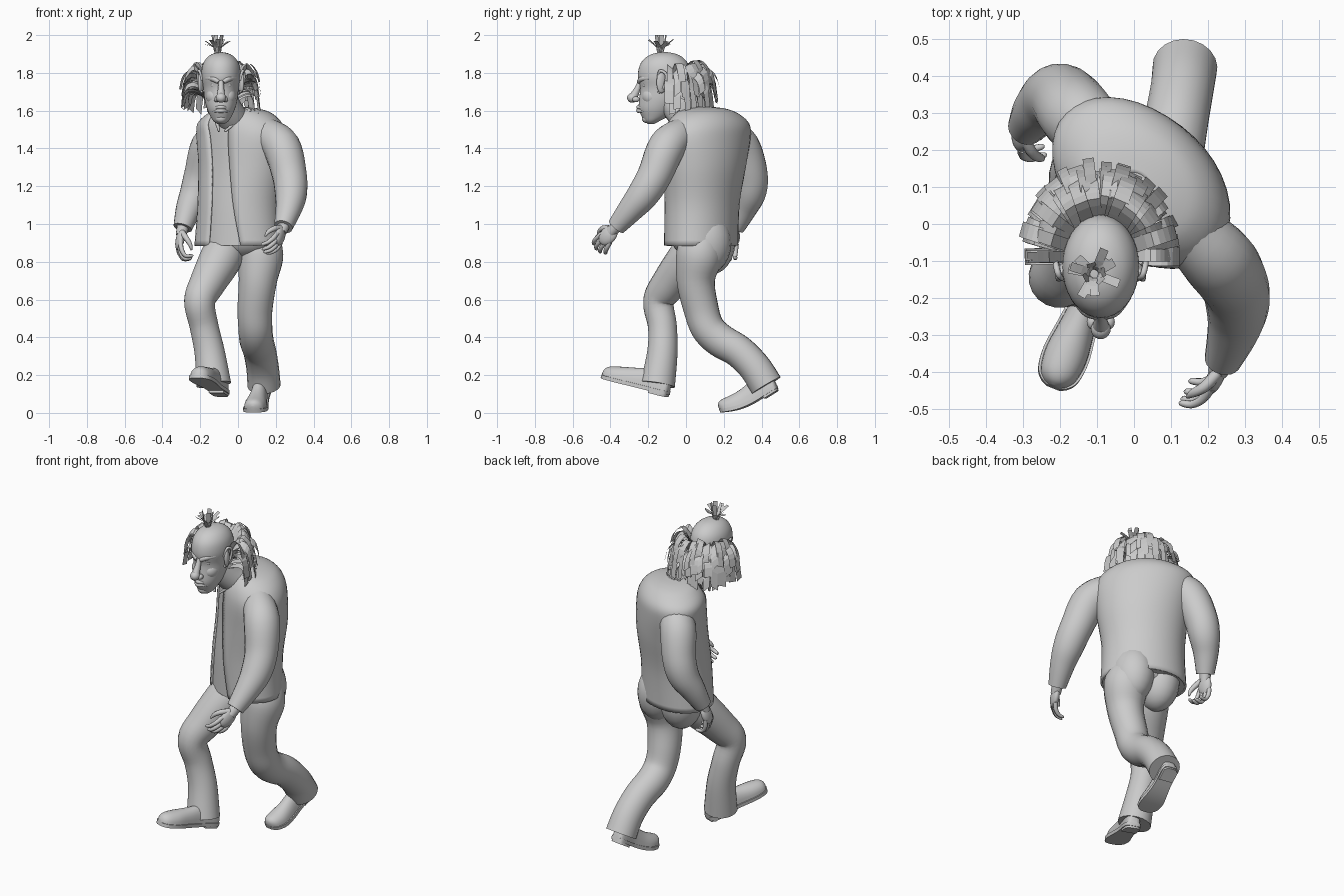
import bpy, bmesh, random
from math import sin, cos, pi, radians
from mathutils import Vector as V, Matrix

random.seed(4)


def spline(rows, steps):
    """Catmull-Rom interpolation of rows of numbers."""
    rows = [V(r) for r in rows]
    out = []
    for i in range(len(rows) - 1):
        a, b, c, d = rows[max(i - 1, 0)], rows[i], rows[i + 1], rows[min(i + 2, len(rows) - 1)]
        for k in range(steps):
            t = k / steps
            out.append(0.5 * (2 * b + (c - a) * t + (2 * a - 5 * b + 4 * c - d) * t * t
                              + (3 * b - a - 3 * c + d) * t ** 3))
    return out + [rows[-1]]


def skin(name, rings, closed=True, caps=True, smooth=50):
    """Skin a list of equal-length point rings."""
    bm = bmesh.new()
    vs = [[bm.verts.new(p) for p in r] for r in rings]
    n = len(vs[0])
    for r, q in zip(vs, vs[1:]):
        for j in range(n if closed else n - 1):
            k = (j + 1) % n
            bm.faces.new((r[j], r[k], q[k], q[j]))
    if caps and closed:
        bm.faces.new(vs[0])
        bm.faces.new(vs[-1])
    bmesh.ops.recalc_face_normals(bm, faces=bm.faces)
    me = bpy.data.meshes.new(name)
    bm.to_mesh(me)
    bm.free()
    if smooth:
        me.shade_smooth()
        me.set_sharp_from_angle(angle=radians(smooth))
    ob = bpy.data.objects.new(name, me)
    bpy.context.collection.objects.link(ob)
    return ob


def tube(name, rows, sides=20, steps=5):
    """Round limb through rows of (x, y, z, radius)."""
    pts = spline(rows, steps)
    rings, side = [], None
    for i, p in enumerate(pts):
        tan = (pts[min(i + 1, len(pts) - 1)] - pts[max(i - 1, 0)]).to_3d().normalized()
        if side is None:
            side = tan.orthogonal()
        side = (side - tan * side.dot(tan)).normalized()
        up = tan.cross(side)
        rings.append([p.to_3d() + p[3] * (side * cos(2 * pi * k / sides) + up * sin(2 * pi * k / sides))
                      for k in range(sides)])
    return skin(name, rings)


def stack(name, rows, sides=36, steps=5, grow=1.0, gap=False):
    """Stacked ellipses (z, cx, cy, a, b, yaw, half gap angle at the front)."""
    rings = []
    for z, cx, cy, a, b, yaw, g in spline(rows, steps):
        y, g = radians(yaw), radians(g) if gap else 0
        ring = []
        for k in range(sides):
            t = -pi / 2 + g + (2 * pi - 2 * g) * k / (sides - 1 if gap else sides)
            u, v = a * grow * cos(t), b * grow * sin(t)
            ring.append((cx + u * cos(y) + v * sin(y), cy - u * sin(y) + v * cos(y), z))
        rings.append(ring)
    return skin(name, rings, closed=not gap)


def ball(name, loc, size, rot=Matrix.Identity(3)):
    rows = [[V(loc) + rot @ V((size[0] * sin(a) * cos(2 * pi * k / 20), size[1] * sin(a) * sin(2 * pi * k / 20),
                               size[2] * cos(a))) for k in range(20)]
            for a in [0.03 + (pi - 0.06) * i / 12 for i in range(13)]]
    return skin(name, rows)


# torso: open waistcoat over a shirt, twisted at the shoulders
body = [(0.885, 0.0, 0.08, 0.24, 0.185, 25, 23), (1.1, 0.005, 0.085, 0.23, 0.187, 30, 17),
        (1.3, 0.022, 0.1, 0.253, 0.192, 38, 14), (1.45, 0.02, 0.11, 0.275, 0.188, 42, 14),
        (1.53, 0.01, 0.118, 0.258, 0.178, 42, 18), (1.585, 0.01, 0.11, 0.19, 0.145, 42, 24),
        (1.61, 0.0, 0.1, 0.12, 0.105, 42, 30), (1.62, -0.005, 0.09, 0.05, 0.05, 42, 35)]
stack("shirt", body, grow=0.955)
vest = stack("waistcoat", body, gap=True)
vest.modifiers.new("thickness", 'SOLIDIFY').thickness = 0.01

# neck and collar
tube("neck", [(0.0, 0.05, 1.52, 0.09), (-0.04, -0.02, 1.58, 0.08), (-0.08, -0.08, 1.66, 0.075)])
for s in (-1, 1):
    tube("collar", [(-0.02, 0.08, 1.615, 0.008), (-0.02 + s * 0.08, 0.02 - s * 0.04, 1.6, 0.012),
                    (-0.05 + s * 0.065, -0.05, 1.56, 0.012), (-0.085 + s * 0.015, -0.08, 1.49, 0.006)], 8)

# sleeves
tube("left_sleeve", [(0.15, -0.02, 1.48, 0.085), (0.23, -0.1, 1.41, 0.1), (0.272, -0.165, 1.26, 0.092),
                     (0.28, -0.225, 1.16, 0.085), (0.268, -0.29, 1.08, 0.07), (0.24, -0.37, 0.985, 0.05)])
tube("right_sleeve", [(-0.08, 0.22, 1.48, 0.085), (-0.15, 0.29, 1.41, 0.1), (-0.19, 0.338, 1.27, 0.094),
                      (-0.22, 0.338, 1.17, 0.087), (-0.26, 0.305, 1.08, 0.07), (-0.293, 0.26, 0.98, 0.05)])


# hands: d along the hand, s towards the thumb, n towards the palm
def hand(side, wrist, d, s, n, curl=1.0):
    w, d = V(wrist), V(d).normalized()
    s = (V(s) - d * V(s).dot(d)).normalized()
    n = d.cross(s) * (1 if d.cross(s).dot(V(n)) > 0 else -1)

    def at(a, b, c, r):
        return (*(w + (d * a + s * b + n * c) * 1.1), r * 1.08)
    tube(side + "_wrist", [at(-0.03, 0, 0, 0.032), at(0.04, 0, 0, 0.026)], 14)
    ball(side + "_palm", w + d * 0.064, (0.062, 0.044, 0.023), Matrix((d, s, n)).transposed())
    for i in range(4):
        b, k = 0.03 - 0.02 * i, (1.0, 1.1, 1.05, 0.85)[i]
        tube(side + "_finger", [at(0.075, b, 0, 0.012), at(0.075 + 0.04 * k, b * 1.2, 0.008 * curl, 0.0115),
                                at(0.075 + 0.07 * k, b * 1.25, 0.028 * curl, 0.01),
                                at(0.075 + 0.08 * k / curl, b * 1.2, 0.052 * curl, 0.008),
                                at(0.075 + 0.08 * k / curl, b * 1.2, 0.057 * curl, 0.003)], 8, 3)
    tube(side + "_thumb", [at(0.03, 0.02, 0, 0.015), at(0.06, 0.048, 0.015 * curl, 0.014),
                           at(0.09, 0.055, 0.035 * curl, 0.011), at(0.115, 0.05, 0.045 * curl, 0.004)], 8, 3)


hand("left", (0.24, -0.37, 0.985), (-0.28, -0.65, -0.7), (-0.3, -0.7, 0.7), (-1, 0.2, -0.2))
hand("right", (-0.293, 0.26, 0.98), (-0.2, -0.3, -0.93), (0.15, -1, 0.1), (1, 0.1, 0), 1.3)

# trousers
for s in (-1, 1):
    ball("trouser_seat", (0.02 + s * 0.082, 0.115 - s * 0.01, 0.9), (0.118, 0.135, 0.17))
ball("trouser_waist", (0.015, 0.08, 0.93), (0.205, 0.155, 0.12), Matrix.Rotation(radians(-20), 3, 'Z'))
tube("right_trouser_leg", [(-0.05, 0.1, 0.93, 0.09), (-0.085, 0.025, 0.83, 0.112), (-0.16, -0.085, 0.69, 0.096),
                           (-0.203, -0.145, 0.59, 0.083), (-0.18, -0.125, 0.46, 0.077),
                           (-0.15, -0.125, 0.32, 0.081), (-0.128, -0.15, 0.15, 0.093)])
tube("left_trouser_leg", [(0.1, 0.09, 0.94, 0.1), (0.117, 0.072, 0.84, 0.124), (0.105, 0.052, 0.7, 0.102),
                          (0.09, 0.08, 0.55, 0.093), (0.092, 0.115, 0.45, 0.09), (0.098, 0.18, 0.385, 0.09),
                          (0.115, 0.28, 0.325, 0.087), (0.13, 0.365, 0.24, 0.086), (0.138, 0.425, 0.145, 0.088)])


# shoes with a flat sole; sag bends the toes flat
def shoe(side, heel, toe, sag=0.0):
    h, x = V(heel), V(toe) - V(heel)
    y = x.cross(V((0, 0, 1))).normalized()
    z = y.cross(x).normalized()

    def at(t, b, c):
        return h + x * t + y * b + z * (c - sag * sin(pi * t ** 1.3))
    rows = spline([(0, 0.018, 0.04), (0.03, 0.035, 0.075), (0.14, 0.042, 0.1), (0.35, 0.042, 0.1),
                   (0.55, 0.05, 0.085), (0.75, 0.059, 0.072), (0.9, 0.052, 0.06), (0.97, 0.034, 0.045),
                   (1, 0.012, 0.025)], 4)
    skin(side + "_shoe", [[at(t, w * cos(a), 0.012 + k * max(sin(a), 0) ** 0.8)
                           for a in [2 * pi * i / 24 for i in range(24)]] for t, w, k in rows])
    skin(side + "_shoe_sole", [[at(t, (w + 0.006) * sx, sz) for sx, sz in
                                ((-1, 0), (1, 0), (1, 0.02), (-1, 0.02))] for t, w, k in rows])
    skin(side + "_shoe_heel", [[at(t, w * sx, sz) for sx, sz in
                                ((-1, -0.012), (1, -0.012), (1, 0.01), (-1, 0.01))]
                               for t, w in ((0.01, 0.025), (0.06, 0.042), (0.25, 0.042))])


shoe("right", (-0.08, -0.095, 0.095), (-0.22, -0.445, 0.185))
shoe("left", (0.135, 0.485, 0.13), (0.08, 0.185, 0.002), 0.024)

# head
HX, HY = -0.09, -0.115
stack("head", [(z, HX, cy, rx, ry, 0, 0) for z, cy, rx, ry in (
    (1.53, -0.185, 0.02, 0.018), (1.545, -0.18, 0.04, 0.04), (1.57, -0.165, 0.056, 0.07),
    (1.61, -0.15, 0.074, 0.1), (1.66, -0.13, 0.087, 0.118), (1.72, -0.115, 0.094, 0.128),
    (1.78, HY, 0.104, 0.14), (1.84, HY, 0.098, 0.13), (1.88, HY, 0.075, 0.1),
    (1.902, HY, 0.042, 0.058), (1.91, HY, 0.006, 0.01))], steps=4)

# face
tube("nose_bridge", [(HX, -0.235, 1.77, 0.012), (HX, -0.255, 1.72, 0.016), (HX, -0.28, 1.67, 0.024)], 14)
ball("nose_tip", (HX, -0.284, 1.668), (0.027, 0.028, 0.026))
for s, side in ((-1, "right"), (1, "left")):
    ball(side + "_nostril", (HX + s * 0.023, -0.265, 1.66), (0.015, 0.02, 0.015))
    ball(side + "_eye", (HX + s * 0.038, -0.219, 1.735), (0.019, 0.014, 0.012))
    ball(side + "_cheek", (HX + s * 0.036, -0.178, 1.675), (0.044, 0.055, 0.05))
    tube(side + "_brow", [(HX + s * 0.012, -0.248, 1.752, 0.012), (HX + s * 0.04, -0.234, 1.768, 0.015),
                          (HX + s * 0.075, -0.195, 1.772, 0.01)], 10)
    ball(side + "_ear", (HX + s * 0.106, -0.13, 1.75), (0.014, 0.028, 0.058),
         Matrix.Rotation(s * 0.4, 3, 'Z'))
    tube(side + "_ear_rim", [(HX + s * 0.1, -0.15, 1.76, 0.006), (HX + s * 0.114, -0.138, 1.81, 0.008),
                             (HX + s * 0.122, -0.105, 1.79, 0.008), (HX + s * 0.115, -0.115, 1.73, 0.007),
                             (HX + s * 0.1, -0.145, 1.695, 0.007)], 8, 4)
for z, r in ((1.618, 0.011), (1.6, 0.012)):
    tube("lip", [(HX - 0.042, -0.222, z - 0.004, 0.004), (HX, -0.252, z, r),
                 (HX + 0.042, -0.222, z - 0.004, 0.004)], 10)
ball("chin", (HX, -0.208, 1.558), (0.03, 0.026, 0.024))


# hair made of flat strips
def strip(name, path, across, width):
    pts = spline(path, 3)
    skin(name, [[p - across * width / 2, p + across * width / 2] for p in pts], closed=False, smooth=0)


for row, (z0, lift, reach, drop) in enumerate(((1.79, 0.065, 0.9, 0.05), (1.765, 0.05, 1.0, 0.09),
                                               (1.73, 0.03, 0.97, 0.1), (1.69, 0.02, 0.85, 0.07))):
    for i in range(18):
        a = radians(2 + 176 * (i + random.uniform(-0.35, 0.35)) / 17)
        k = reach * random.uniform(0.8, 1.08)
        zz = z0 + random.uniform(-0.02, 0.015) - 0.015 * (1 - sin(a))

        def at(f, z):
            rx, ry = 0.092 + (0.22 - 0.092) * f, 0.1 + (0.255 - 0.1) * f
            return (HX + rx * cos(a), -0.085 + ry * sin(a), z)
        strip("side_hair", [at(0, zz), at(0.45 * k, zz + lift), at(0.85 * k, zz + lift * 0.4),
                            at(k, zz - drop * random.uniform(0.5, 1.25))],
              V((-sin(a), cos(a), random.uniform(-0.9, 0.9))).normalized(), random.uniform(0.035, 0.055))

# tuft on the crown
for i in range(14):
    a = 2 * pi * i / 14 + random.uniform(-0.2, 0.2)
    r, h = random.uniform(0.045, 0.08), random.uniform(0.045, 0.075)
    if i % 4 == 0:
        r, h = 0.03, 0.096
    o = V((cos(a), sin(a), 0))
    c = V((HX - 0.018, HY - 0.02, 1.9))
    strip("top_tuft", [c + o * 0.01, c + o * 0.02 + V((0, 0, 0.035)), c + o * r + V((0, 0, h + 0.004))],
          V((-sin(a), cos(a), 0)), 0.024)
